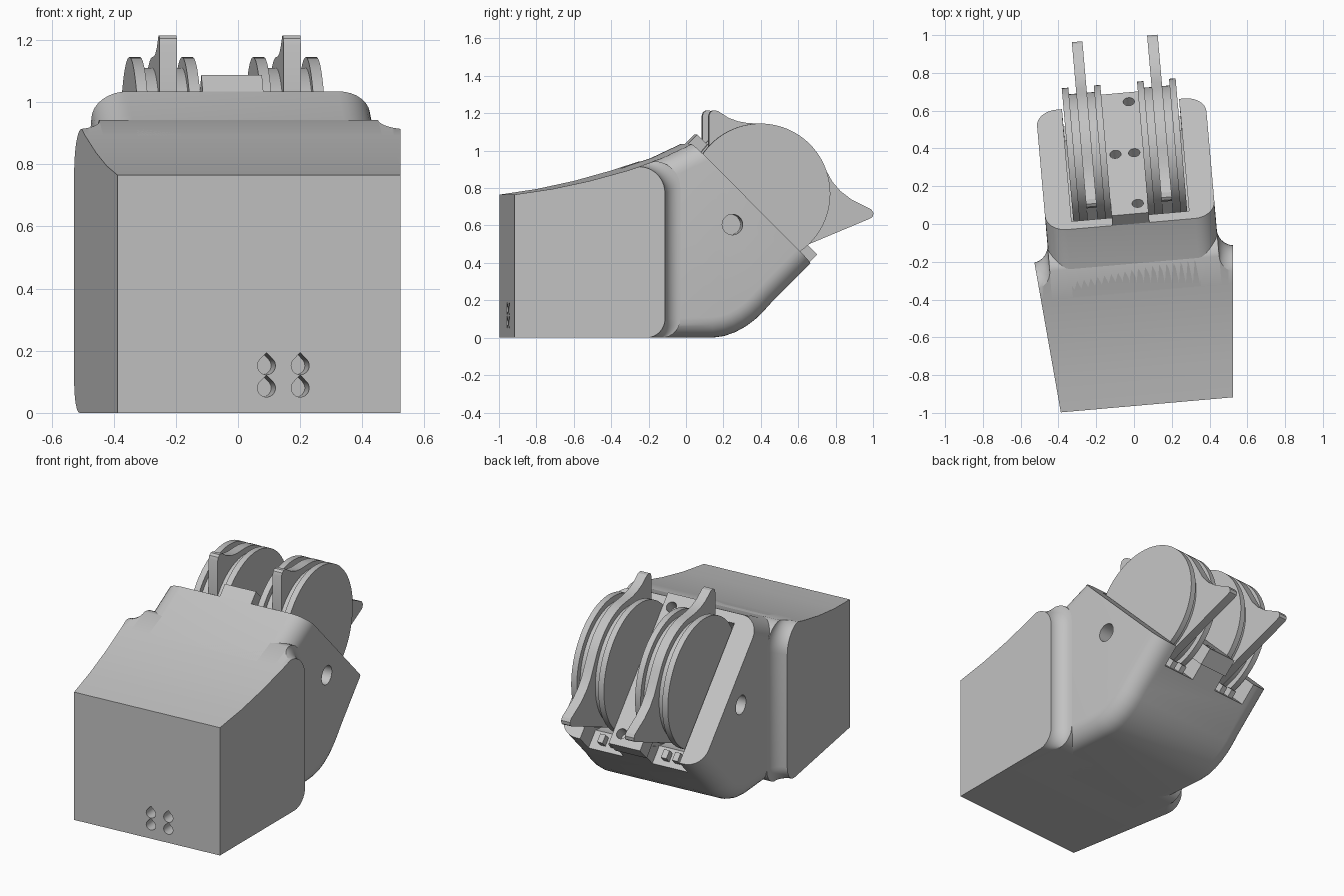
import bpy, bmesh, math
from mathutils import Matrix, Vector

cube = bpy.data.objects.get("Cube")
if cube:
    bpy.data.objects.remove(cube, do_unlink=True)

GREY = bpy.data.materials.new("plain grey")
GREY.use_nodes = True
GREY.diffuse_color = (0.54, 0.54, 0.54, 1)
GREY.node_tree.nodes["Principled BSDF"].inputs["Base Color"].default_value = (0.54, 0.54, 0.54, 1)

# Everything is built symmetric about x = 0, then turned slightly about z
PLACE = Matrix.Translation((-0.016, 0, 0)) @ Matrix.Rotation(math.radians(5), 4, 'Z')
PEAK = 1.035            # height of the ridge where the sloped deck starts
R2 = math.sqrt(0.5)
TOP = [(-0.961, 0.765), (-0.76, 0.795), (-0.56, 0.838), (-0.36, 0.893), (-0.16, 0.96), (0, PEAK)]


def top_z(y):
    for (a, za), (b, zb) in zip(TOP, TOP[1:]):
        if y <= b:
            return za + (zb - za) * (y - a) / (b - a)
    return PEAK


def deck(s, n):
    """Point (y, z) at distance s down the sloped deck and height n above it."""
    return (R2 * (s + n), PEAK + R2 * (n - s))


def arc(cy, cz, ry, rz, a0, a1, n):
    angles = [math.radians(a0 + (a1 - a0) * i / n) for i in range(n + 1)]
    return [(cy + ry * math.cos(a), cz + rz * math.sin(a)) for a in angles]


def circle(cy, cz, r, n=72):
    return arc(cy, cz, r, r, 0, 360, n)[:-1]


def finish(name, bm):
    bmesh.ops.recalc_face_normals(bm, faces=bm.faces)
    me = bpy.data.meshes.new(name)
    bm.to_mesh(me)
    bm.free()
    me.transform(PLACE)
    me.materials.append(GREY)
    ob = bpy.data.objects.new(name, me)
    bpy.context.collection.objects.link(ob)
    return ob


def layered(layers):
    """Skin side profiles [(x, [(y, z), ...]), ...] into a closed solid."""
    bm = bmesh.new()
    rings = [[bm.verts.new((x, y, z)) for y, z in pts] for x, pts in layers]
    for a, b in zip(rings, rings[1:]):
        for i in range(len(a)):
            j = (i + 1) % len(a)
            bm.faces.new((a[i], a[j], b[j], b[i]))
    bm.faces.new(rings[0][::-1])
    bm.faces.new(rings[-1])
    bmesh.ops.recalc_face_normals(bm, faces=bm.faces)
    return bm


def prism(name, pts, x0, x1):
    return finish(name, layered([(x0, pts), (x1, pts)]))


def slice_off(bm, co, no):
    cut = bmesh.ops.bisect_plane(bm, geom=bm.verts[:] + bm.edges[:] + bm.faces[:], dist=1e-5,
                                 plane_co=co, plane_no=no, clear_outer=True)["geom_cut"]
    edges = [e for e in cut if isinstance(e, bmesh.types.BMEdge)]
    bmesh.ops.holes_fill(bm, edges=edges, sides=0)


def rod(name, start, direction, r, depth):
    """Round cutter centred on start, running along direction."""
    bm = bmesh.new()
    q = Vector(direction).to_track_quat('Z', 'Y').to_matrix().to_4x4()
    bmesh.ops.create_cone(bm, cap_ends=True, segments=32, radius1=r, radius2=r, depth=depth,
                          matrix=Matrix.Translation(start) @ q)
    return finish(name, bm)


def carve(ob, cutters):
    for c in cutters:
        c.hide_render = True
        mod = ob.modifiers.new("cut", 'BOOLEAN')
        mod.operation, mod.solver, mod.object = 'DIFFERENCE', 'EXACT', c
    bpy.context.view_layer.update()
    me = bpy.data.meshes.new_from_object(ob.evaluated_get(bpy.context.evaluated_depsgraph_get()))
    ob.modifiers.clear()
    ob.data = me
    for c in cutters:
        bpy.data.objects.remove(c, do_unlink=True)


# Front block: tapered sides, rounded rear corners, concave fillet into the housing
def block_profile(yb):
    rt, rb = 0.14, 0.1
    z = top_z(yb - rt)
    return ([p for p in TOP if p[0] < -0.3] + arc(yb - rt, z - rt, rt, rt, 90, 0, 10)
            + arc(yb - rb, rb, rb, rb, 0, -90, 8) + [(-0.961, 0)])


fillet = [(0.54 - 0.09 * math.cos(a), -0.07 - 0.09 * math.sin(a))
          for a in [math.radians(9 * i) for i in range(11)]]
layers = [(-x, block_profile(y)) for x, y in reversed(fillet)] + [(x, block_profile(y)) for x, y in fillet]
bm = layered(layers)
for s in (-1, 1):
    slice_off(bm, (s * 0.457, -0.961, 0), (s, -0.0875, 0))
front_block = finish("front_block", bm)

# Four teardrop holes in the front face
drops = []
for x in (0.024, 0.133):
    for z in (0.08, 0.152):
        bm = bmesh.new()
        pts = arc(x, z, 0.029, 0.029, 135, 405, 24) + [(x, z + 0.042)]
        near = [bm.verts.new((px, -1.0, pz)) for px, pz in pts]
        f = bm.faces.new(near)
        new = bmesh.ops.extrude_face_region(bm, geom=[f])["geom"]
        bmesh.ops.translate(bm, vec=(0, 0.2, 0), verts=[v for v in new if isinstance(v, bmesh.types.BMVert)])
        drops.append(finish("teardrop_cutter", bm))
carve(front_block, drops)

# Housing: rounded prism sliced by the sloped deck
outline = [(-0.36, 0.0)] + [(-0.36, 0.893), (-0.16, 0.96), (0, PEAK), (0.25, 1.15), (0.9, 1.15), (0.9, 0.66),
           (0.63, 0.39), (0.43, 0.19), (0.385, 0.14), (0.34, 0.097), (0.29, 0.06), (0.235, 0.03),
           (0.175, 0.009), (0.11, 0.0)]
bm = layered([(-0.45, outline), (0.45, outline)])
rim = [e for e in bm.edges if abs(e.verts[0].co.x - e.verts[1].co.x) < 1e-6]
bmesh.ops.bevel(bm, geom=rim, offset=0.11, segments=8, profile=0.5, affect='EDGES', clamp_overlap=False)
slice_off(bm, (0, 0, PEAK), (0, 1, 1))
housing = finish("housing", bm)

CY, CZ, RAD = 0.373, 0.77, 0.375    # pulley centre and radius
cutters = [rod("pin_hole_cutter", (0, 0.21, 0.605), (1, 0, 0), 0.055, 1.2)]
for s in (-1, 1):
    c = 0.2 * s
    cutters.append(prism("slot_cutter", circle(CY, CZ, 0.4), c - 0.112, c + 0.112))
    cutters.append(prism("channel_cutter", [deck(0.7, -0.13), deck(1.1, -0.13), deck(1.1, 0.2), deck(0.7, 0.2)],
                         c - 0.111, c + 0.111))
carve(housing, cutters)

# Raised plate between the pulleys, with screw holes
plate = prism("centre_plate", [deck(0, -0.03), deck(0.91, -0.03), deck(0.91, 0.074), deck(0, 0.074)], -0.098, 0.098)
holes = []
for x, s in ((0.045, 0.84), (-0.05, 0.456), (0.05, 0.456), (0.045, 0.076)):
    holes.append(rod("screw_cutter", (x, *deck(s, 0.074)), (0, 1, 1), 0.03, 0.17))
carve(plate, holes)

# Pulleys: two flanges, a smaller drum and a horned lever plate in the middle
horn = ([(0.103, 0.98), (0.103, 1.185), (0.11, 1.205), (0.125, 1.215), (0.15, 1.213), (0.175, 1.197),
         (0.21, 1.175), (0.26, 1.157), (0.31, 1.148)] + arc(CY, CZ, RAD, RAD, 90, 28, 16)
        + [(0.735, 0.89), (0.765, 0.835), (0.81, 0.783), (0.87, 0.738), (0.94, 0.703), (0.975, 0.686),
           (0.986, 0.668), (0.984, 0.648), (0.968, 0.637), (0.64, 0.5), (0.5, 0.44)]
        + arc(CY, CZ, RAD, RAD, -85, -200, 20))
for side, c in (("right", -0.2), ("left", 0.2)):
    for k in (-1, 1):
        m = c + 0.085 * k
        prism(side + "_pulley_flange", circle(CY, CZ, RAD, 96), m - 0.0175, m + 0.0175)
        # small guide stops at the low end of each channel
        g = c + 0.035 * k
        prism(side + "_guide_stop", [deck(0.82, -0.14), deck(0.87, -0.14), deck(0.87, -0.085), deck(0.82, -0.085)],
              g - 0.017, g + 0.017)
    prism(side + "_pulley_drum", circle(CY, CZ, 0.34, 96), c - 0.08, c + 0.08)
    prism(side + "_lever_plate", horn, c - 0.028, c + 0.028)

# Smooth curved faces while keeping crisp edges
for ob in bpy.context.view_layer.objects:
    if ob.type == 'MESH' and GREY.name in ob.data.materials:
        bpy.ops.object.select_all(action='DESELECT')
        ob.select_set(True)
        bpy.context.view_layer.objects.active = ob
        bpy.ops.object.shade_smooth_by_angle(angle=math.radians(25))
